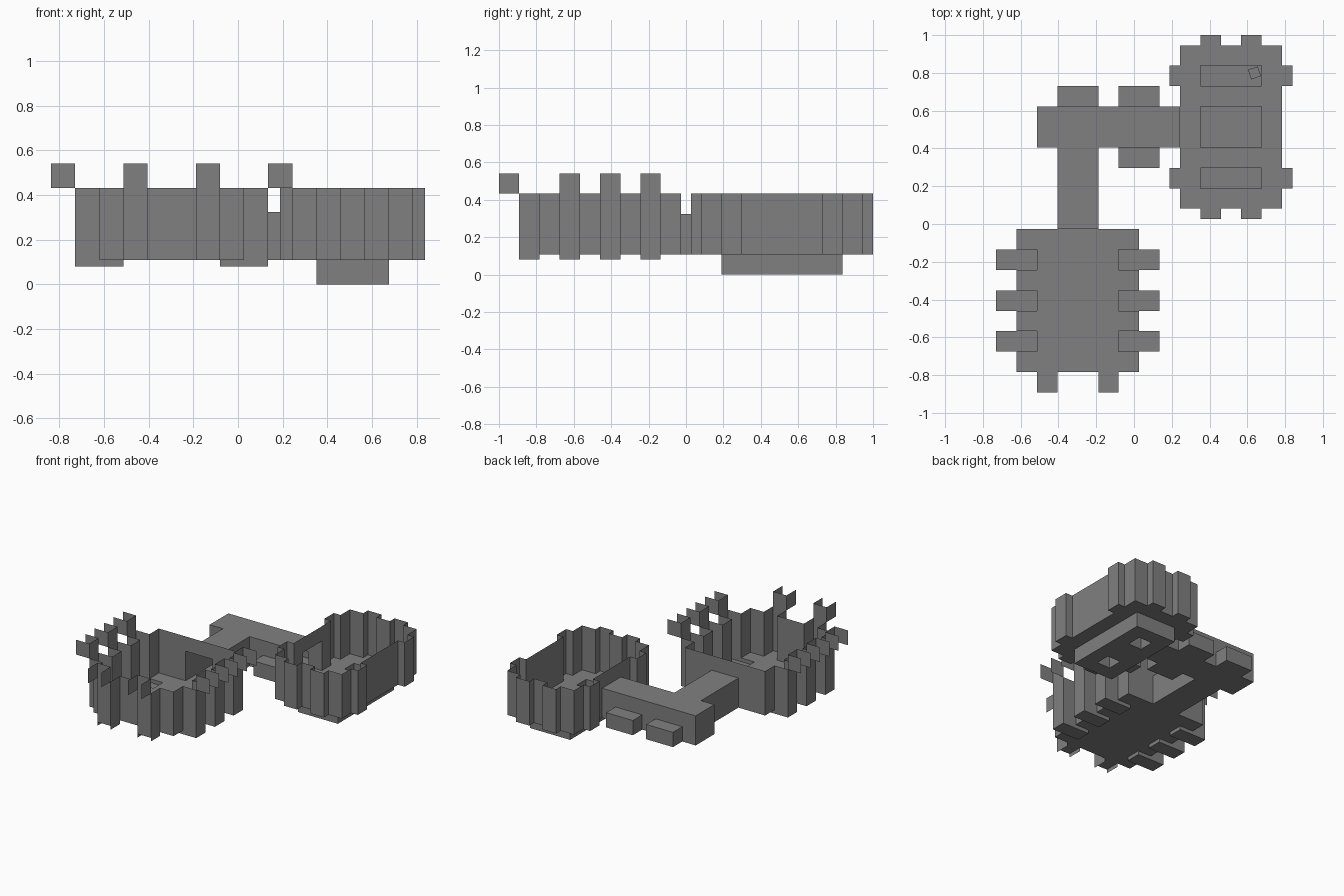
import bpy, bmesh, math
from mathutils import Matrix

cube = bpy.data.objects.get("Cube")
if cube:
    bpy.data.objects.remove(cube, do_unlink=True)

U = 2 / 18.5            # one block of the floor plan
ORIGIN = (-7.75 * U, -1.0)
FLOOR, DRAIN, PIT = 1, 0.75, 0
NICHE_TOP, HALL_TOP, ROOM_TOP = 2, 3, 4

stone = bpy.data.materials.new("grey_stone")
stone.use_nodes = True
GREY = (0.216, 0.216, 0.216, 1)
stone.diffuse_color = GREY
bsdf = stone.node_tree.nodes["Principled BSDF"]
bsdf.inputs["Base Color"].default_value = GREY
bsdf.inputs["Roughness"].default_value = 0.9


def finish(name, bm):
    """Clean the surface, scale blocks to units and link the object."""
    bmesh.ops.remove_doubles(bm, verts=bm.verts, dist=0.001)
    bmesh.ops.dissolve_limit(bm, angle_limit=0.01, verts=bm.verts, edges=bm.edges)
    for v in bm.verts:
        v.co = (ORIGIN[0] + v.co.x * U, ORIGIN[1] + v.co.y * U, v.co.z * U)
    mesh = bpy.data.meshes.new(name)
    bm.to_mesh(mesh)
    bm.free()
    mesh.materials.append(stone)
    bpy.context.collection.objects.link(bpy.data.objects.new(name, mesh))


def face(bm, points):
    bm.faces.new([bm.verts.new(p) for p in points])


def wall(bm, a, b, low, high):
    face(bm, [(*a, low), (*b, low), (*b, high), (*a, high)])


def plate(bm, x0, x1, y0, y1, z):
    face(bm, [(x0, y0, z), (x1, y0, z), (x1, y1, z), (x0, y1, z)])


# Floor plan in half-block cells: later areas override earlier ones
cells = {}


def area(part, x0, x1, y0, y1, low, high, floored=True):
    for i in range(int(2 * x0), int(2 * x1)):
        for j in range(int(2 * y0), int(2 * y1)):
            cells[i, j] = (part, low, high, floored)


# Front room with drained side alcoves and two front alcoves
area("front_room", 2, 8, 2, 9, FLOOR, ROOM_TOP)
for y in (3, 5, 7):
    for x in (1, 7):
        area("front_room", x, x + 2, y, y + 1, DRAIN, ROOM_TOP)
for x in (3, 6):
    area("front_room", x, x + 1, 1, 2, FLOOR, ROOM_TOP)

# Roofed passage with low niches
area("passage", 4, 6, 9, 13, FLOOR, HALL_TOP)
area("passage", 3, 10, 13, 15, FLOOR, HALL_TOP)
for x, y in ((4, 15), (7, 15), (7, 12)):
    area("passage", x, x + 2, y, y + 1, FLOOR, NICHE_TOP)

# Back room with shallow alcoves and a sunken pit
area("back_room", 10, 15, 10, 18, FLOOR, ROOM_TOP)
for x in (11, 13):
    for y in (9.5, 18):
        area("back_room", x, x + 1, y, y + 0.5, FLOOR, ROOM_TOP)
for y in (11, 16):
    for x in (9.5, 15):
        area("back_room", x, x + 0.5, y, y + 1, FLOOR, ROOM_TOP)
area("back_room", 11, 14, 11, 17, PIT, ROOM_TOP)
for y in (12, 15):
    area("back_room", 12, 13, y, y + 1, PIT, ROOM_TOP, floored=False)

# Turn the plan into floors, ceilings and walls
for part in ("front_room", "passage", "back_room"):
    bm = bmesh.new()
    for (i, j), (owner, low, high, floored) in cells.items():
        if owner != part:
            continue
        x0, x1, y0, y1 = i / 2, (i + 1) / 2, j / 2, (j + 1) / 2
        if floored:
            plate(bm, x0, x1, y0, y1, low)
        if part == "passage":
            face(bm, [(x0, y0, high), (x0, y1, high), (x1, y1, high), (x1, y0, high)])
        sides = (((0, -1), (x1, y0), (x0, y0)), ((1, 0), (x1, y1), (x1, y0)),
                 ((0, 1), (x0, y1), (x1, y1)), ((-1, 0), (x0, y0), (x0, y1)))
        for (dx, dy), a, b in sides:
            other = cells.get((i + dx, j + dy))
            if other is None:
                wall(bm, a, b, low, high)
                continue
            if other[1] > low:
                wall(bm, a, b, low, other[1])
            if other[2] < high:
                wall(bm, a, b, other[2], high)
    finish(part, bm)

# Bridges over the pit, each on a hollow column
for name, y in (("front_bridge", 12), ("back_bridge", 15)):
    bm = bmesh.new()
    plate(bm, 11, 14, y, y + 1, FLOOR)
    ring = [(12, y), (13, y), (13, y + 1), (12, y + 1)]
    for k in range(4):
        wall(bm, ring[k], ring[(k + 1) % 4], PIT, FLOOR)
    finish(name, bm)

# Three-sided spouts above the front room's alcoves, open outward
paths = []
for y in (3, 5, 7):
    for inner, outer in ((1, 0), (9, 10)):
        paths.append([(outer, y), (inner, y), (inner, y + 1), (outer, y + 1)])
for x in (3, 6):
    paths.append([(x, 0), (x, 1), (x + 1, 1), (x + 1, 0)])
bm = bmesh.new()
for path in paths:
    for a, b in zip(path, path[1:]):
        wall(bm, a, b, ROOM_TOP, ROOM_TOP + 1)
finish("alcove_spouts", bm)

# Skirts below the front alcoves
bm = bmesh.new()
for x in (3, 4, 6, 7):
    wall(bm, (x, 1), (x, 2), DRAIN, FLOOR)
finish("alcove_skirts", bm)

# Small turned crate in the pit
bm = bmesh.new()
place = Matrix.Translation((13.65, 16.65, 0.27)) @ Matrix.Rotation(math.radians(18), 4, "Z")
bmesh.ops.create_cube(bm, size=0.5, matrix=place)
finish("crate", bm)
